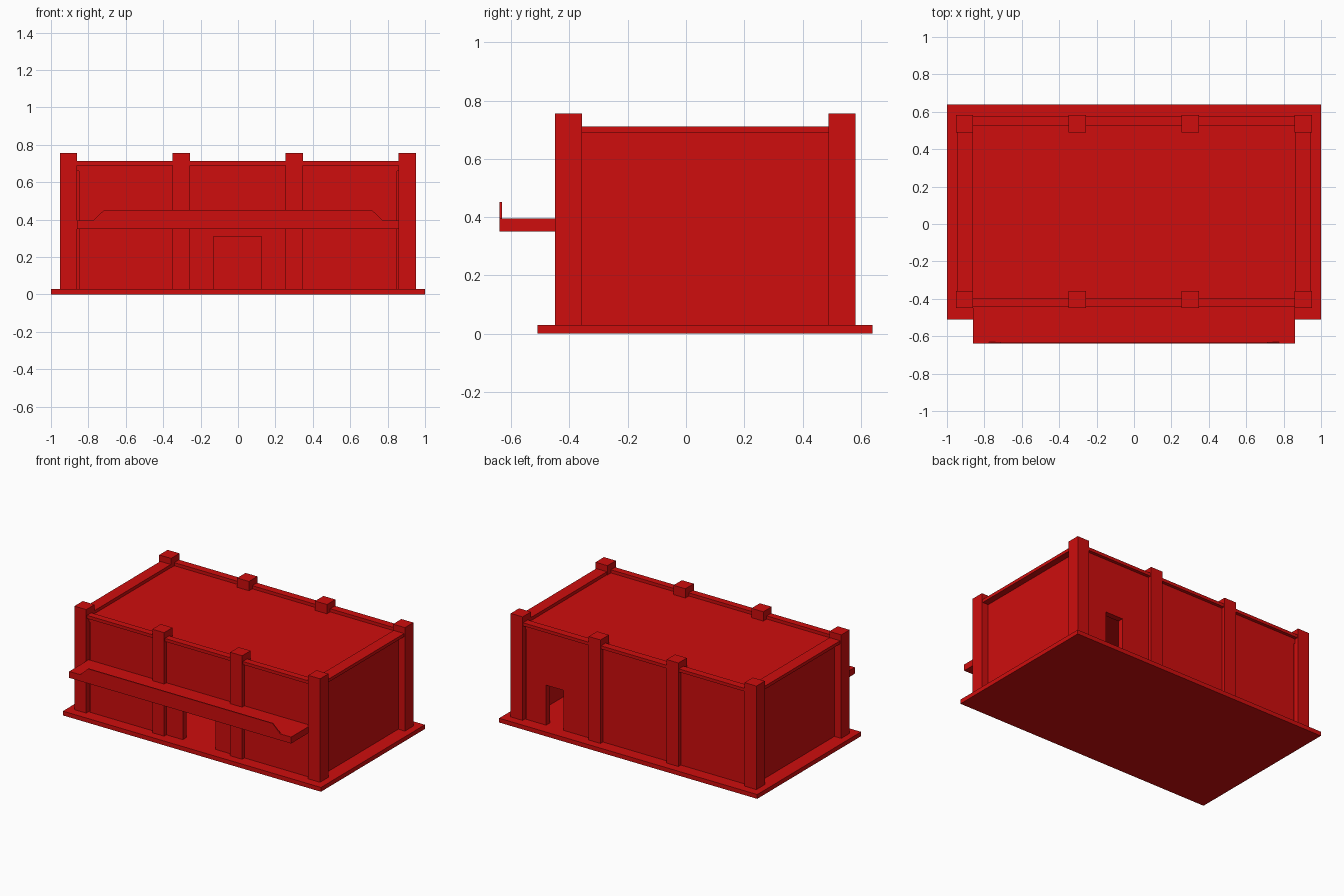
import bpy, bmesh

cube = bpy.data.objects.get("Cube")
if cube:
    bpy.data.objects.remove(cube)

red = bpy.data.materials.new("red")
red.use_nodes = True
color = (0.62, 0.004, 0.004, 1)
red.diffuse_color = color
red.node_tree.nodes["Principled BSDF"].inputs["Base Color"].default_value = color


def panel(name, outline, y0, y1):
    """Upright panel: an x-z outline extruded from y0 to y1."""
    bm = bmesh.new()
    face = bm.faces.new([bm.verts.new((x, y0, z)) for x, z in outline])
    grown = bmesh.ops.extrude_face_region(bm, geom=[face])["geom"]
    verts = [v for v in grown if isinstance(v, bmesh.types.BMVert)]
    bmesh.ops.translate(bm, verts=verts, vec=(0, y1 - y0, 0))
    bmesh.ops.recalc_face_normals(bm, faces=bm.faces)
    mesh = bpy.data.meshes.new(name)
    bm.to_mesh(mesh)
    bm.free()
    mesh.materials.append(red)
    obj = bpy.data.objects.new(name, mesh)
    bpy.context.collection.objects.link(obj)
    return obj


def box(name, x0, x1, y0, y1, z0, z1):
    return panel(name, [(x0, z0), (x1, z0), (x1, z1), (x0, z1)], y0, y1)


def wall_with_door(name, half, z0, z1, door_x0, door_x1, door_z, y0, y1):
    outline = [(-half, z0), (door_x0, z0), (door_x0, door_z), (door_x1, door_z),
               (door_x1, z0), (half, z0), (half, z1), (-half, z1)]
    return panel(name, outline, y0, y1)


FLOOR, WALL_TOP, BEAM_TOP, PILLAR_TOP = 0.03, 0.69, 0.712, 0.755
FRONT, BACK = -0.45, 0.582

# Ground slab and roof
box("base_slab", -1, 1, -0.51, 0.64, 0, FLOOR)
box("roof", -0.87, 0.87, -0.42, 0.55, 0.66, WALL_TOP)

# Front and back walls with their doorways
wall_with_door("front_wall", 0.85, FLOOR, WALL_TOP, -0.13, 0.125, 0.31, -0.425, -0.385)
wall_with_door("back_wall", 0.85, FLOOR, WALL_TOP, 0.56, 0.695, 0.31, 0.515, 0.555)

# Side walls and the beams above them
for side, s in (("left", 1), ("right", -1)):
    wall = sorted((s * 0.85, s * 0.9))
    beam = sorted((s * 0.863, s * 0.945))
    box(side + "_wall", *wall, -0.40, 0.53, FLOOR, WALL_TOP)
    box(side + "_beam", *beam, -0.40, 0.53, WALL_TOP, BEAM_TOP)

# Front and back beams
box("front_beam", -0.9, 0.9, -0.442, -0.395, WALL_TOP, BEAM_TOP)
box("back_beam", -0.9, 0.9, 0.525, 0.577, WALL_TOP, BEAM_TOP)

# Pillars along the front and back
for i in range(4):
    x = -0.907 + i * 0.604
    box(f"front_pillar_{i + 1}", x - 0.046, x + 0.046, FRONT, FRONT + 0.093, FLOOR, PILLAR_TOP)
    box(f"back_pillar_{i + 1}", x - 0.046, x + 0.046, BACK - 0.093, BACK, FLOOR, PILLAR_TOP)

# Entrance canopy with a tapered fascia board
box("canopy", -0.86, 0.86, -0.64, -0.425, 0.35, 0.395)
panel("canopy_fascia", [(-0.775, 0.395), (0.775, 0.395), (0.715, 0.452), (-0.715, 0.452)],
      -0.64, -0.632)
